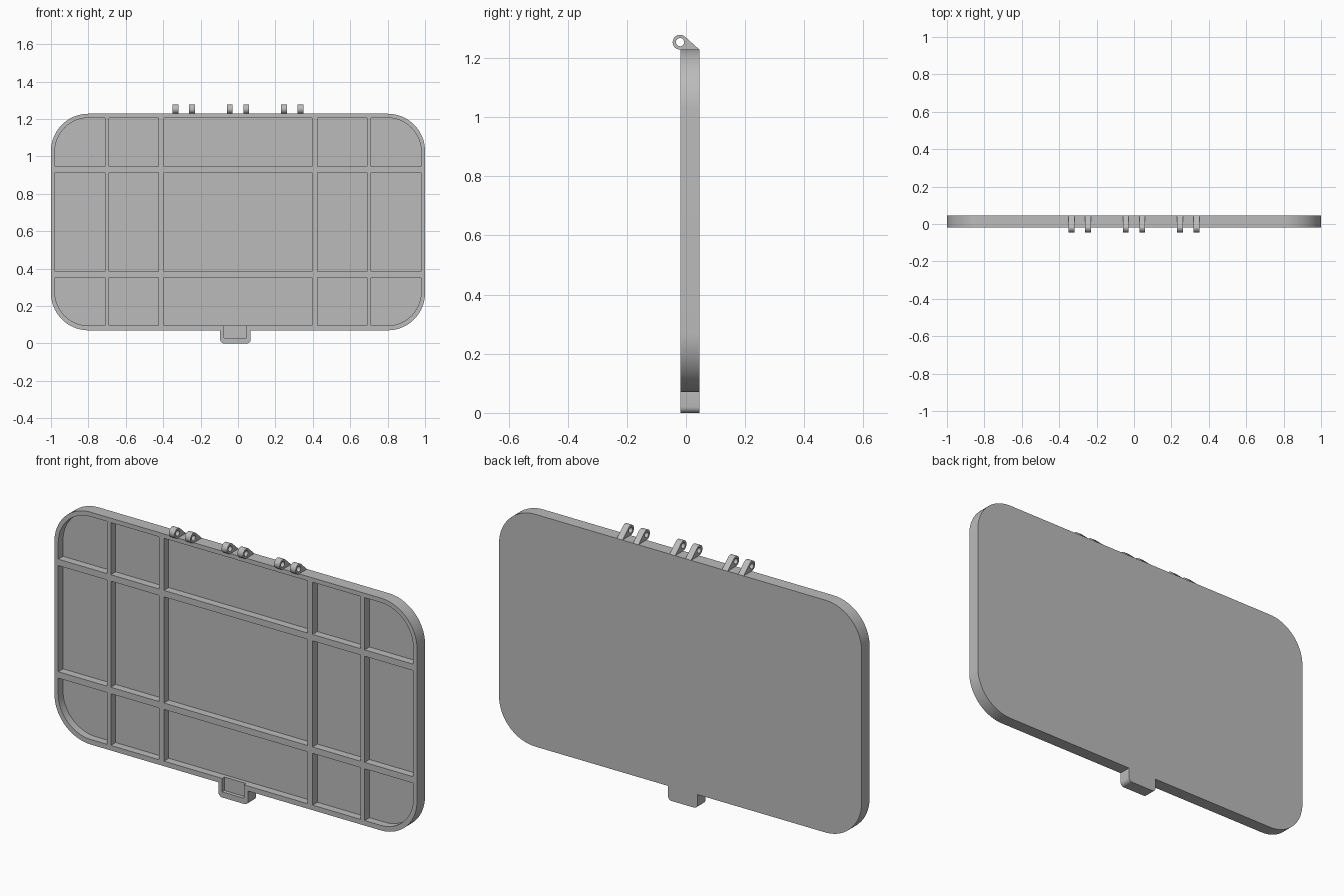
import bpy
import bmesh
from math import sin, cos, radians

if "Cube" in bpy.data.objects:
    bpy.data.objects.remove(bpy.data.objects["Cube"], do_unlink=True)

grey = bpy.data.materials.new("matte grey")
grey.use_nodes = True
grey.diffuse_color = (0.5, 0.5, 0.5, 1)
grey.node_tree.nodes["Principled BSDF"].inputs["Base Color"].default_value = grey.diffuse_color

FRONT, BACK, FLOOR = -0.018, 0.045, 0.02
LOW, HIGH = 0.07, 1.228


def arc(cx, cy, r, start, end, steps=20):
    angles = [radians(start + (end - start) * i / steps) for i in range(steps + 1)]
    return [(cx + r * cos(a), cy + r * sin(a)) for a in angles]


def rounded(x0, x1, z0, z1, radii):
    """Rectangle outline; radii run top right, top left, bottom left, bottom right."""
    pts = []
    corners = [(x1, z1, -1, -1), (x0, z1, 1, -1), (x0, z0, 1, 1), (x1, z0, -1, 1)]
    for i, ((x, z, sx, sz), r) in enumerate(zip(corners, radii)):
        pts += arc(x + sx * r, z + sz * r, r, 90 * i, 90 * i + 90) if r else [(x, z)]
    return pts


def make(name, prisms):
    """Each prism is (outline, extrusion axis, start, end)."""
    bm = bmesh.new()
    for outline, axis, start, end in prisms:
        def place(p, d):
            return (p[0], d, p[1]) if axis == "Y" else (d, p[0], p[1])
        rings = [[bm.verts.new(place(p, d)) for p in outline] for d in (start, end)]
        bm.faces.new(rings[0])
        bm.faces.new(rings[1])
        n = len(outline)
        for i in range(n):
            j = (i + 1) % n
            bm.faces.new((rings[0][i], rings[0][j], rings[1][j], rings[1][i]))
    bmesh.ops.recalc_face_normals(bm, faces=bm.faces)
    mesh = bpy.data.meshes.new(name)
    bm.to_mesh(mesh)
    bm.free()
    mesh.materials.append(grey)
    obj = bpy.data.objects.new(name, mesh)
    bpy.context.collection.objects.link(obj)
    return obj


def activate(obj):
    bpy.ops.object.select_all(action="DESELECT")
    obj.select_set(True)
    bpy.context.view_layer.objects.active = obj


def cut(obj, cutter):
    activate(obj)
    mod = obj.modifiers.new("cut", "BOOLEAN")
    mod.operation = "DIFFERENCE"
    mod.solver = "EXACT"
    mod.object = cutter
    bpy.ops.object.modifier_apply(modifier=mod.name)
    bpy.data.objects.remove(cutter, do_unlink=True)


# Panel with rounded corners and a small latch tab on the lower edge
R, T = 0.2, 0.02
tab_l, tab_r = -0.095, 0.068
outline = rounded(-1, 1, LOW, HIGH, (R, R, R, R))
split = 3 * len(outline) // 4
tab = ([(tab_l, LOW)] + arc(tab_l + T, T, T, 180, 270, 6)
       + arc(tab_r - T, T, T, 270, 360, 6) + [(tab_r, LOW)])
panel = make("ribbed_panel", [(outline[:split] + tab + outline[split:], "Y", FRONT, BACK)])

# Pockets between the ribs
columns = [(-0.979, -0.711), (-0.689, -0.424), (-0.396, 0.396), (0.424, 0.689), (0.711, 0.979)]
rows = [(0.095, 0.353), (0.385, 0.914), (0.946, 1.206)]
pockets = []
for c, (x0, x1) in enumerate(columns):
    for r, (z0, z1) in enumerate(rows):
        right, left, top, bottom = c == 4, c == 0, r == 2, r == 0
        radii = [0.18 * (a and b) for a, b in
                 ((right, top), (left, top), (left, bottom), (right, bottom))]
        pockets.append((rounded(x0, x1, z0, z1, radii), "Y", FRONT - 0.05, FLOOR))
cut(panel, make("pocket_cutter", pockets))

# Shallower recess in the latch tab, open to the pocket above it
recess = rounded(-0.075, 0.045, 0.028, 0.12, (0, 0, 0, 0))
cut(panel, make("tab_cutter", [(recess, "Y", FRONT - 0.05, 0.0)]))

# Three pairs of hinge lugs, bored through for the pin
pin_y, pin_z = -0.02, HIGH + 0.025
lug = arc(pin_y, pin_z, 0.025, 48, 270, 28) + [(BACK, HIGH)]
lugs = []
for middle in (-0.29, 0, 0.29):
    for side in (-1, 1):
        x = middle + side * 0.044
        lugs.append((lug, "X", x - 0.0155, x + 0.0155))
hinge = make("hinge_lugs", lugs)
bore = arc(pin_y, pin_z, 0.014, 0, 360, 24)[:-1]
cut(hinge, make("pin_cutter", [(bore, "X", -0.5, 0.5)]))

for obj in (panel, hinge):
    activate(obj)
    bpy.ops.object.shade_smooth_by_angle(angle=radians(30))
